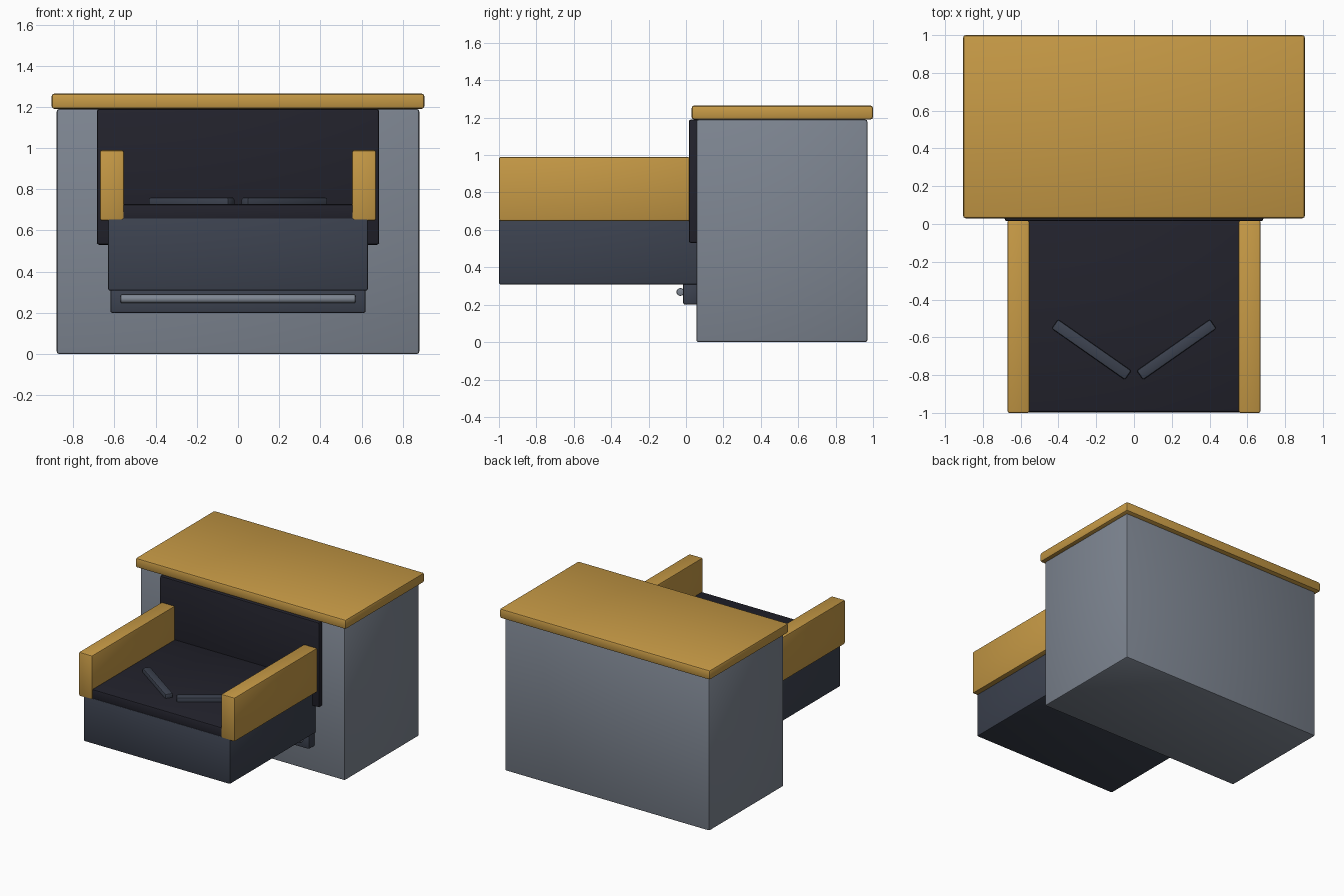
import bpy
import math

if "Cube" in bpy.data.objects:
    bpy.data.objects.remove(bpy.data.objects["Cube"])


def material(name, rgb):
    m = bpy.data.materials.new(name)
    m.diffuse_color = (*rgb, 1.0)
    m.use_nodes = True
    m.node_tree.nodes["Principled BSDF"].inputs["Base Color"].default_value = m.diffuse_color
    return m


ochre = material("ochre", (0.565, 0.32, 0.060))
grey = material("steel_grey", (0.209, 0.238, 0.287))
slate = material("slate", (0.045, 0.054, 0.078))
black = material("near_black", (0.016, 0.016, 0.025))


def finish(ob, name, mat, bevel):
    """Name, colour, round the edges and smooth a part."""
    ob.name = name
    ob.data.materials.append(mat)
    bpy.ops.object.transform_apply(location=False, rotation=False, scale=True)
    mod = ob.modifiers.new("rounded_edges", 'BEVEL')
    mod.width = bevel
    mod.segments = 2
    mod.limit_method = 'ANGLE'
    bpy.ops.object.modifier_apply(modifier=mod.name)
    bpy.ops.object.shade_smooth_by_angle(angle=math.radians(35))
    return ob


def box(name, x, y, z, mat, bevel=0.012, turn=0.0):
    """Rounded box from its (min, max) range on each axis."""
    ranges = (x, y, z)
    bpy.ops.mesh.primitive_cube_add(
        size=1, location=[(a + b) / 2 for a, b in ranges], rotation=(0, 0, turn))
    ob = bpy.context.object
    ob.scale = [b - a for a, b in ranges]
    return finish(ob, name, mat, bevel)


# Cabinet with overhanging top
box("cabinet", (-0.88, 0.88), (0.055, 0.97), (0, 1.19), grey)
box("cabinet_top", (-0.905, 0.905), (0.03, 1.0), (1.19, 1.265), ochre, 0.014)

# Dark recess panel behind the tray
box("back_panel", (-0.685, 0.685), (0.015, 0.075), (0.53, 1.19), black)

# Projecting tray and its dark bed
box("tray", (-0.63, 0.63), (-0.999, 0.06), (0.308, 0.66), slate, 0.008)
box("tray_bed", (-0.565, 0.565), (-0.995, 0.03), (0.64, 0.728), black)

# Side rails and slanted guide strips, one each side
for side, sx in (("left", -1), ("right", 1)):
    cx = sx * 0.612
    box(side + "_rail", (cx - 0.058, cx + 0.058), (-1.0, 0.02),
        (0.648, 0.99), ochre, 0.01)
    cx = sx * 0.225
    box(side + "_guide_strip", (cx - 0.237, cx + 0.237), (-0.695, -0.635),
        (0.71, 0.76), slate, 0.01, sx * math.radians(35))

# Lower ledge with a bar handle
box("lower_ledge", (-0.62, 0.62), (-0.015, 0.07), (0.2, 0.32), slate, 0.01)
bpy.ops.mesh.primitive_cylinder_add(
    vertices=16, radius=0.021, depth=1.14, location=(0, -0.03, 0.268),
    rotation=(0, math.pi / 2, 0))
finish(bpy.context.object, "bar_handle", grey, 0.006)
